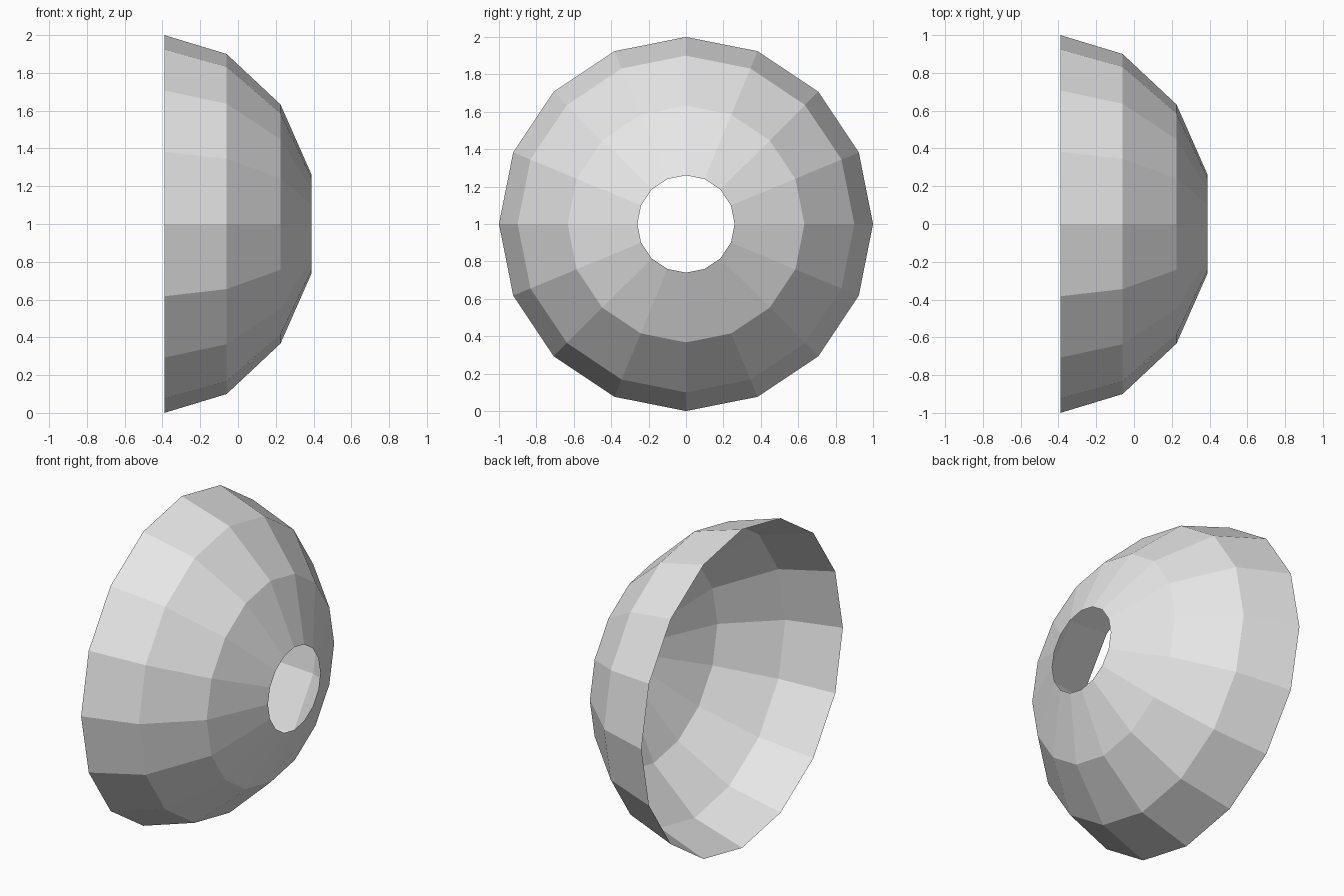
import bpy
import bmesh
from math import sin, cos, tau

cube = bpy.data.objects.get("Cube")
if cube:
    bpy.data.objects.remove(cube, do_unlink=True)

SIDES = 16
CENTRE_Z = 1.0
# Bowl profile: (x along the axis, radius), wide rim to small opening
PROFILE = [(-0.39, 1.0), (-0.06, 0.9), (0.225, 0.633), (0.39, 0.26)]

# Plain light grey
grey = bpy.data.materials.new("light_grey")
grey.use_nodes = True
colour = (0.8, 0.8, 0.8, 1.0)
grey.diffuse_color = colour
grey.node_tree.nodes["Principled BSDF"].inputs["Base Color"].default_value = colour


def ring(bm, x, radius):
    """Ring of vertices around the x axis."""
    angles = [tau * i / SIDES for i in range(SIDES)]
    return [bm.verts.new((x, radius * cos(a), CENTRE_Z + radius * sin(a))) for a in angles]


# Open faceted bowl shell, a single sheet with a hole at the narrow end
bm = bmesh.new()
rings = [ring(bm, x, r) for x, r in PROFILE]
for wide, narrow in zip(rings, rings[1:]):
    for i in range(SIDES):
        j = (i + 1) % SIDES
        bm.faces.new((wide[i], wide[j], narrow[j], narrow[i]))

mesh = bpy.data.meshes.new("bowl_shell")
bm.to_mesh(mesh)
bm.free()
mesh.materials.append(grey)
bowl = bpy.data.objects.new("bowl_shell", mesh)
bpy.context.collection.objects.link(bowl)
